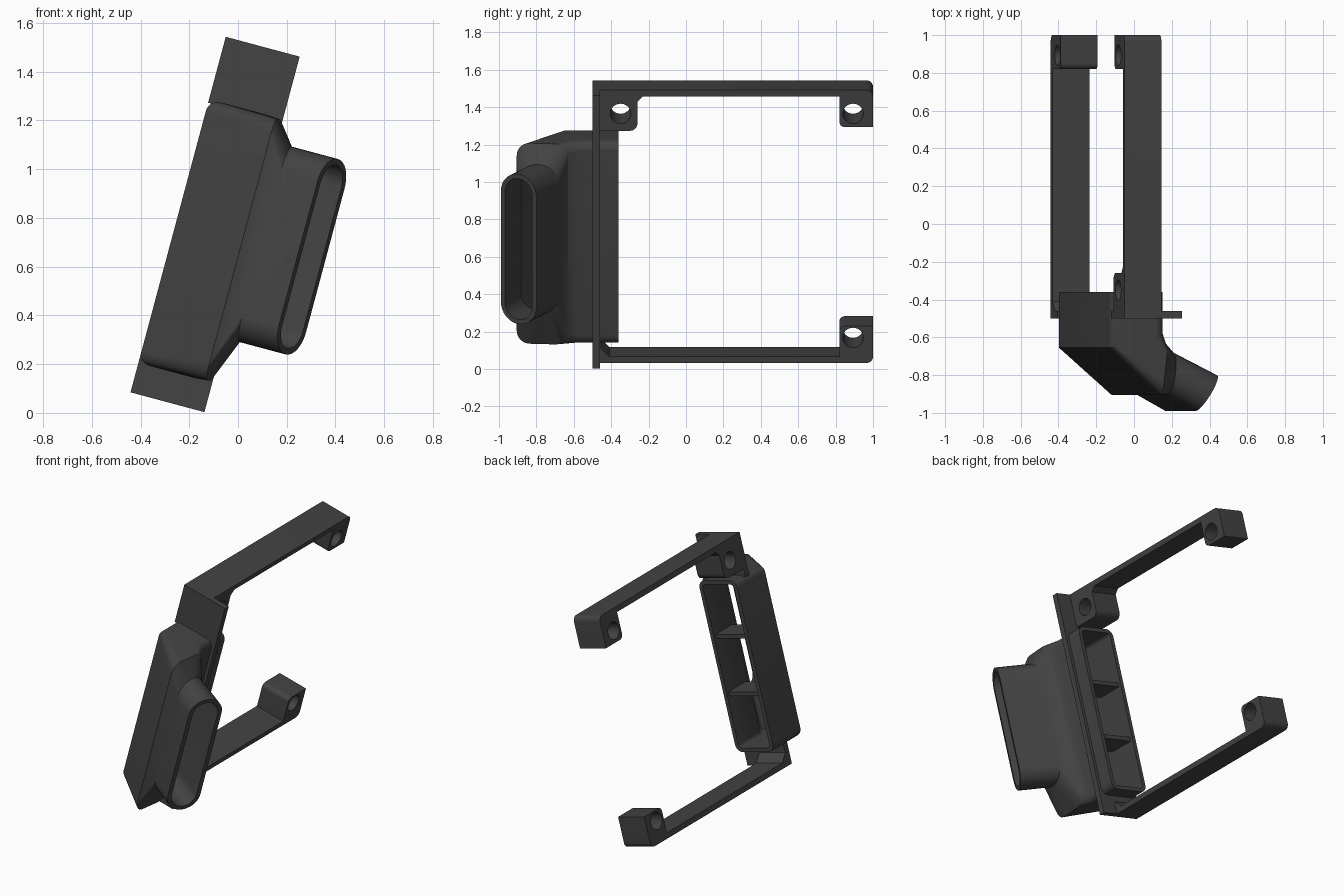
import bpy, bmesh, math
from mathutils import Vector, Matrix

if "Cube" in bpy.data.objects:
    bpy.data.objects.remove(bpy.data.objects["Cube"])

# Everything is drawn upright (u, y, w), then leaned 15 degrees about y
LEAN = Matrix.Translation((-0.094, 0, 0.773)) @ Matrix.Rotation(math.radians(15), 4, 'Y')

mat = bpy.data.materials.new("charcoal_plastic")
mat.diffuse_color = (0.056, 0.056, 0.056, 1)
mat.use_nodes = True
mat.node_tree.nodes["Principled BSDF"].inputs["Base Color"].default_value = mat.diffuse_color


def finish(name, bm):
    bmesh.ops.recalc_face_normals(bm, faces=bm.faces)
    bm.transform(LEAN)
    me = bpy.data.meshes.new(name)
    bm.to_mesh(me)
    bm.free()
    ob = bpy.data.objects.new(name, me)
    me.materials.append(mat)
    bpy.context.collection.objects.link(ob)
    return ob


def smooth(ob):
    bpy.ops.object.select_all(action='DESELECT')
    ob.select_set(True)
    bpy.context.view_layer.objects.active = ob
    bpy.ops.object.shade_smooth_by_angle(angle=math.radians(30))


def rounded(corners, seg=8):
    """Outline from (a, b, radius) corners."""
    out, n = [], len(corners)
    for i, (a, b, r) in enumerate(corners):
        p = Vector((a, b))
        if r == 0:
            out.append(p)
            continue
        d_in = (Vector(corners[i - 1][:2]) - p).normalized() * r
        d_out = (Vector(corners[(i + 1) % n][:2]) - p).normalized() * r
        for k in range(seg + 1):
            t = math.pi / 2 * k / seg
            out.append(p + d_in * (1 - math.sin(t)) + d_out * (1 - math.cos(t)))
    return out


def box(bm, u0, u1, y0, y1, w0, w1):
    m = Matrix.Translation(((u0 + u1) / 2, (y0 + y1) / 2, (w0 + w1) / 2))
    bmesh.ops.create_cube(bm, size=1, matrix=m @ Matrix.Diagonal((u1 - u0, y1 - y0, w1 - w0, 1)))


def loft(bm, rings):
    loops = [[bm.verts.new(p) for p in ring] for ring in rings]
    n = len(loops[0])
    for a, b in zip(loops, loops[1:] + loops[:1]):
        for i in range(n):
            j = (i + 1) % n
            bm.faces.new((a[i], a[j], b[j], b[i]))


# Bent duct: each section is outer point, inner point, low, high, corner radius
SECTIONS = [
    ((-0.157, -0.36), (0.135, -0.36), -0.63, 0.49, 0.05),
    ((-0.157, -0.655), (0.135, -0.58), -0.63, 0.49, 0.05),
    ((0.125, -0.905), (0.155, -0.63), -0.625, 0.485, 0.07),
    ((0.205, -0.905), (0.235, -0.68), -0.44, 0.39, 0.11),
    ((0.36, -0.99), (0.475, -0.80), -0.44, 0.39, 0.11),
]


def ring(section, inset):
    left, right, lo, hi, r = section
    left, right = Vector(left), Vector(right)
    size = (right - left).length
    d = (right - left) / size
    a, b, r = inset, size - inset, r - inset
    lo, hi = lo + inset, hi - inset
    pts = rounded([(a, lo, r), (b, lo, r), (b, hi, r), (a, hi, r)])
    return [(*(left + d * p.x), p.y) for p in pts]


bm = bmesh.new()
loft(bm, [ring(s, 0) for s in SECTIONS] + [ring(s, 0.026) for s in reversed(SECTIONS)])
smooth(finish("duct", bm))

# Two cross ribs inside the rear opening
bm = bmesh.new()
for w in (-0.257, 0.117):
    box(bm, -0.14, 0.12, -0.56, -0.38, w - 0.014, w + 0.014)
finish("duct_ribs", bm)

# Mounting plate, open where the duct passes through
bm = bmesh.new()
box(bm, -0.157, 0.157, -0.5, -0.46, 0.475, 0.755)
box(bm, -0.157, 0.157, -0.5, -0.46, -0.755, -0.615)
box(bm, 0.12, 0.157, -0.5, -0.46, -0.615, 0.475)
finish("mounting_plate", bm)


def arm(name, corners, holes):
    """Side profile (y, w, radius) extruded across the width, with screw holes."""
    bm = bmesh.new()
    pts = rounded(corners)
    face = bm.faces.new([bm.verts.new((-0.157, p.x, p.y)) for p in pts])
    ext = bmesh.ops.extrude_face_region(bm, geom=[face])
    moved = [g for g in ext['geom'] if isinstance(g, bmesh.types.BMVert)]
    bmesh.ops.translate(bm, verts=moved, vec=(0.202, 0, 0))
    ob = finish(name, bm)
    bm = bmesh.new()
    for y, w in holes:
        m = Matrix.Translation((-0.056, y, w)) @ Matrix.Rotation(math.pi / 2, 4, 'Y')
        bmesh.ops.create_cone(bm, cap_ends=True, segments=32, radius1=0.055,
                              radius2=0.055, depth=0.4, matrix=m)
    cutter = finish("hole_cutter", bm)
    cutter.hide_render = True
    mod = ob.modifiers.new("holes", 'BOOLEAN')
    mod.operation, mod.solver, mod.object = 'DIFFERENCE', 'EXACT', cutter
    bpy.ops.object.select_all(action='DESELECT')
    ob.select_set(True)
    bpy.context.view_layer.objects.active = ob
    bpy.ops.object.modifier_apply(modifier=mod.name)
    bpy.data.objects.remove(cutter)
    smooth(ob)


# Upper arm with a lug at each end
arm("upper_arm", [
    (-0.48, 0.755, 0), (1, 0.755, 0.035), (1, 0.55, 0), (0.82, 0.55, 0.03),
    (0.82, 0.72, 0), (-0.23, 0.72, 0), (-0.26, 0.69, 0), (-0.26, 0.53, 0.04),
    (-0.48, 0.53, 0)], [(0.893, 0.625), (-0.35, 0.625)])

# Lower arm with one lug and a small gusset at the plate
arm("lower_arm", [
    (-0.48, -0.755, 0), (1, -0.755, 0.035), (1, -0.55, 0), (0.82, -0.55, 0.03),
    (0.82, -0.72, 0), (-0.41, -0.72, 0), (-0.46, -0.67, 0), (-0.48, -0.67, 0)],
    [(0.893, -0.615)])
